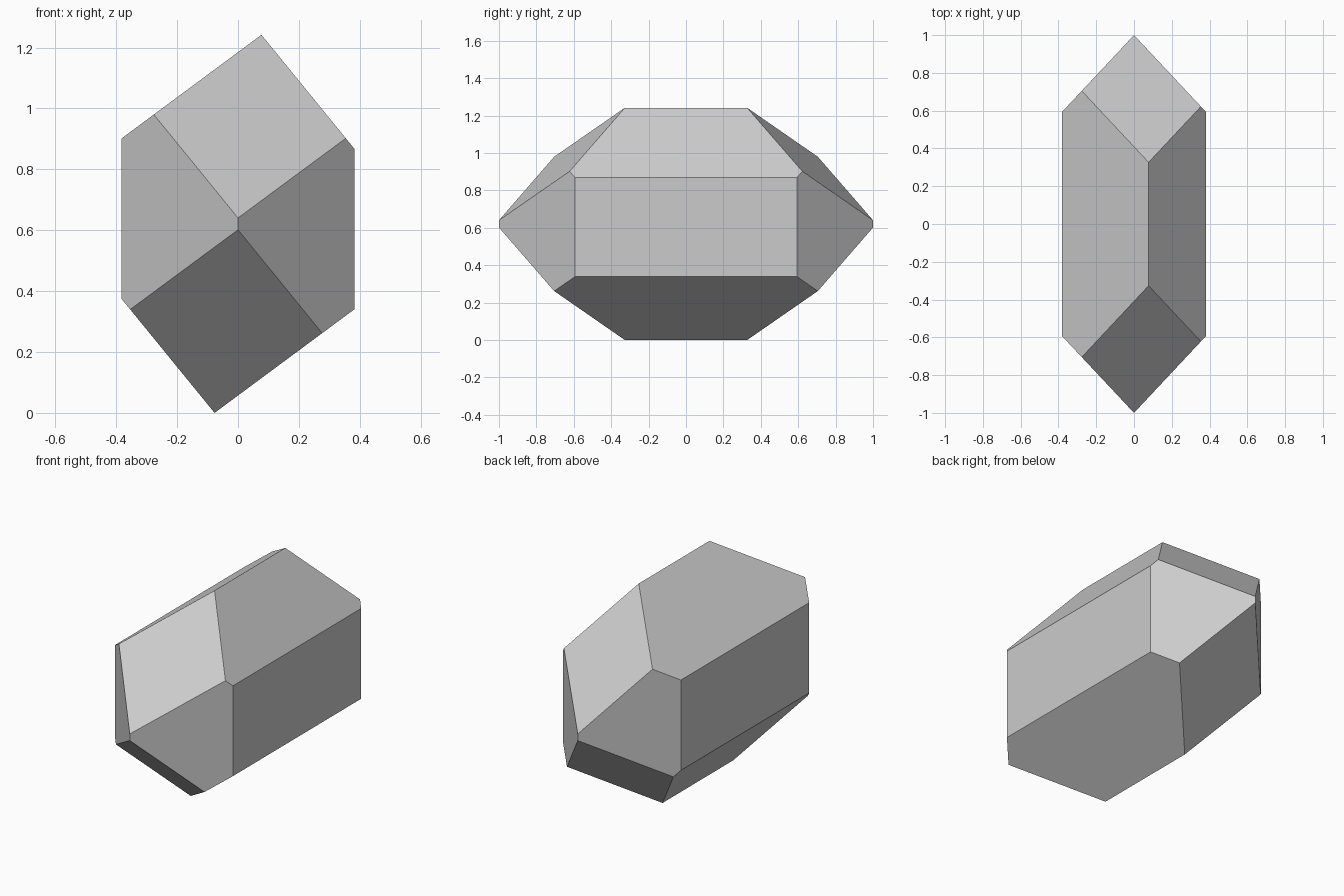
import bpy
import bmesh
from mathutils import Vector

if "Cube" in bpy.data.objects:
    bpy.data.objects.remove(bpy.data.objects["Cube"], do_unlink=True)

# Single grey mineral colour
grey = bpy.data.materials.new("light grey")
grey.use_nodes = True
colour = (0.6, 0.6, 0.6, 1)
grey.diffuse_color = colour
grey.node_tree.nodes["Principled BSDF"].inputs["Base Color"].default_value = colour

# Skewed six-sided prism along y, centred on the origin
half = [(0.077, 0.621), (0.382, 0.247), (0.382, -0.281)]
outline = half + [(-x, -z) for x, z in half]
bm = bmesh.new()
ring = bm.faces.new([bm.verts.new((x, -1.1, z)) for x, z in outline])
grown = bmesh.ops.extrude_face_region(bm, geom=[ring])["geom"]
bmesh.ops.translate(bm, vec=(0, 2.2, 0),
                    verts=[v for v in grown if isinstance(v, bmesh.types.BMVert)])
bmesh.ops.recalc_face_normals(bm, faces=bm.faces)


def facet(point, normal):
    """Slice off everything outside the plane and cap the cut."""
    cut = bmesh.ops.bisect_plane(
        bm, geom=bm.verts[:] + bm.edges[:] + bm.faces[:], dist=1e-5,
        plane_co=point, plane_no=normal, clear_outer=True)["geom_cut"]
    edges = [e for e in cut if isinstance(e, bmesh.types.BMEdge)]
    bmesh.ops.holes_fill(bm, edges=edges, sides=0)


# Pointed ends: two upright and two sloping facets at each end
for end in (-1, 1):
    for turn in (-1, 1):
        facet(Vector((0, end, 0)), Vector((turn * 0.73, end * 0.684, 0)))
        facet(Vector((0, end, turn * 0.0195)),
              Vector((turn * 0.177, end * 0.667, turn * 0.724)))

bmesh.ops.recalc_face_normals(bm, faces=bm.faces)
mesh = bpy.data.meshes.new("crystal")
bm.to_mesh(mesh)
bm.free()
mesh.materials.append(grey)
crystal = bpy.data.objects.new("crystal", mesh)
crystal.location.z = 0.621
bpy.context.collection.objects.link(crystal)
